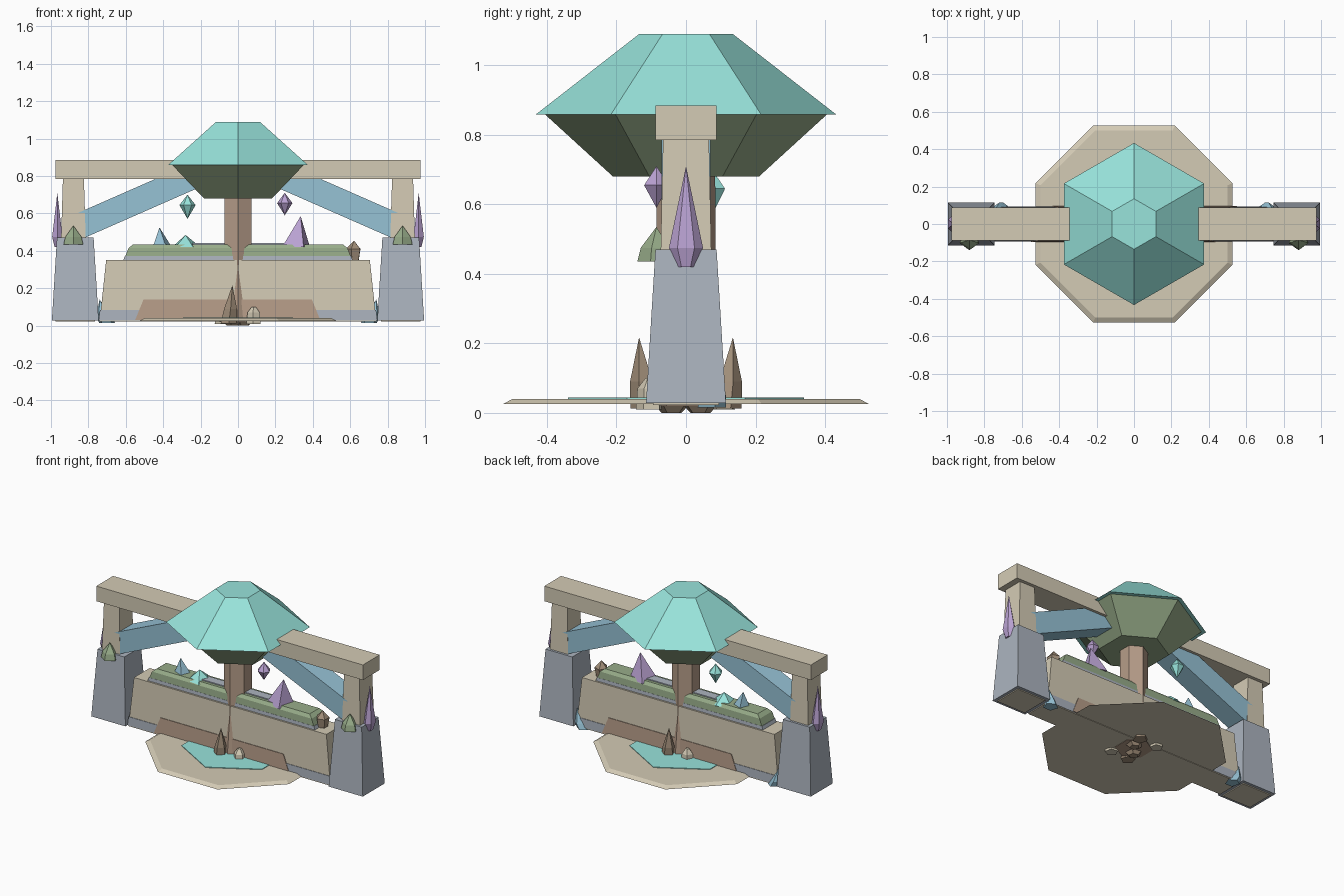
import bpy, bmesh, math
from mathutils import Matrix

if "Cube" in bpy.data.objects:
    bpy.data.objects.remove(bpy.data.objects["Cube"])


def material(name, rgb):
    lin = [(c / 255 / 12.92 if c < 11 else ((c / 255 + 0.055) / 1.055) ** 2.4) for c in rgb]
    m = bpy.data.materials.new(name)
    m.use_nodes = True
    m.diffuse_color = (*lin, 1)
    bsdf = next(n for n in m.node_tree.nodes if n.type == 'BSDF_PRINCIPLED')
    bsdf.inputs["Base Color"].default_value = (*lin, 1)
    bsdf.inputs["Roughness"].default_value = 0.9
    return m


sand = material("sandstone", (212, 203, 181))
teal = material("teal", (152, 227, 219))
green = material("moss_green", (152, 173, 138))
blue = material("pale_blue", (150, 194, 213))
grey = material("slate_grey", (172, 180, 191))
purple = material("purple", (186, 162, 210))
brown = material("bark_brown", (182, 157, 137))
rock = material("rock_brown", (162, 143, 122))


def loft(name, mat, at, rings, sides=4, turn=0.0, lean=(0, 0)):
    """Stack of (z, rx, ry) rings; four sides give a box, zero radius a tip."""
    bm = bmesh.new()
    layers = []
    for i, (z, rx, ry) in enumerate(rings):
        k = i / (len(rings) - 1)
        cx, cy = at[0] + lean[0] * k, at[1] + lean[1] * k
        if rx == 0:
            layers.append([bm.verts.new((cx, cy, z))] * sides)
            continue
        ring = []
        for s in range(sides):
            a = turn + 2 * math.pi * s / sides
            ring.append(bm.verts.new((cx + rx * math.cos(a), cy + ry * math.sin(a), z)))
        layers.append(ring)
    for lo, hi in zip(layers, layers[1:]):
        for s in range(sides):
            t = (s + 1) % sides
            quad = list(dict.fromkeys((lo[s], lo[t], hi[t], hi[s])))
            bm.faces.new(quad)
    for ring in (layers[0], layers[-1]):
        if len(set(ring)) > 2:
            bm.faces.new(ring)
    bmesh.ops.recalc_face_normals(bm, faces=bm.faces)
    mesh = bpy.data.meshes.new(name)
    bm.to_mesh(mesh)
    bm.free()
    ob = bpy.data.objects.new(name, mesh)
    mesh.materials.append(mat)
    bpy.context.collection.objects.link(ob)
    return ob


def block(name, mat, at, *rings):
    """Tapered box from (z, half width, half depth) rings."""
    r = math.sqrt(2)
    return loft(name, mat, at, [(z, x * r, y * r) for z, x, y in rings], 4, math.pi / 4)


def crystal(name, mat, x, y, rings, sides=4, turn=0.0, lean=(0, 0)):
    return loft(name, mat, (x, y), [(z, r, r) for z, r in rings], sides, turn, lean)


HEX = math.pi / 2

# Round terrace and pool
EDGE = 1 / math.cos(math.pi / 8)
crystal("terrace", sand, 0, 0, [(0.025, 0.527 * EDGE), (0.040, 0.50 * EDGE)], 8, math.pi / 8)
crystal("pool", teal, 0, 0, [(0.040, 0.34), (0.044, 0.34)], 6, HEX)

# Tree
crystal("trunk", brown, 0, 0, [(0.02, 0.113), (0.3, 0.085), (0.72, 0.084)], 6, HEX)
crystal("canopy_underside", green, 0, 0, [(0.68, 0.21), (0.86, 0.407)], 6, HEX)
crystal("canopy_top", teal, 0, 0, [(0.858, 0.433), (1.09, 0.135)], 6, HEX)

# Wall with footing, earth banks and planted top
block("wall", sand, (0, 0), (0.022, 0.74, 0.09), (0.35, 0.705, 0.082))
block("wall_footing", grey, (0, 0), (0.028, 0.745, 0.0925), (0.085, 0.738, 0.0915))
for side, label in ((-1, "front"), (1, "back")):
    block("earth_bank_" + label, brown, (side * 0.055, side * 0.05),
          (0.03, 0.495, 0.046), (0.14, 0.45, 0.041))
block("planter", grey, (0, 0), (0.345, 0.615, 0.071), (0.372, 0.605, 0.069))
block("hedge", green, (0, 0), (0.37, 0.603, 0.068), (0.415, 0.585, 0.065), (0.435, 0.56, 0.05))
block("hedge_slab", grey, (0, 0), (0.43, 0.33, 0.032), (0.441, 0.31, 0.03))

# Towers, posts and braces on both ends
for s, label in ((1, "left"), (-1, "right")):
    block("tower_" + label, grey, (s * 0.87, 0), (0.028, 0.125, 0.115), (0.47, 0.098, 0.088))
    block("tower_floor_" + label, sand, (s * 0.87, 0), (0.022, 0.105, 0.095), (0.03, 0.105, 0.095))
    block("post_" + label, sand, (s * 0.88, 0), (0.46, 0.066, 0.073), (0.79, 0.056, 0.066))
    brace = block("brace_" + label, blue, (0, 0), (-0.36, 0.068, 0.07), (0.36, 0.068, 0.07))
    brace.matrix_world = (Matrix.Translation((s * 0.515, 0, 0.678))
                          @ Matrix.Rotation(-s * math.radians(66.3), 4, 'Y'))
    crystal("tower_side_crystal_" + label, purple, 0, 0,
            [(0.42, 0.026), (0.475, 0.049), (0.71, 0)], 6, HEX)
    side_crystal = bpy.data.objects["tower_side_crystal_" + label]
    side_crystal.scale.x = 0.65
    side_crystal.location.x = s * 0.966
    crystal("tower_front_crystal_" + label, green, s * 0.88, -0.085,
            [(0.435, 0.055), (0.475, 0.045), (0.535, 0)], 5, -HEX)
    crystal("tower_foot_crystal_" + label, blue, s * 0.70, 0.07,
            [(0.015, 0.045), (0.05, 0.04), (0.14, 0)], 5, 0.3, (s * 0.04, 0.01))

# Top beam
block("top_beam", sand, (0, 0), (0.785, 0.977, 0.088), (0.885, 0.977, 0.088))

# Hanging crystals
crystal("hanging_crystal_teal", teal, -0.27, 0.075, [(0.57, 0), (0.645, 0.043), (0.70, 0)], 6)
crystal("hanging_crystal_purple", purple, 0.25, -0.085, [(0.59, 0), (0.655, 0.041), (0.71, 0)], 6)

# Crystals growing on the wall
crystal("wall_crystal_blue", blue, -0.405, 0, [(0.42, 0.055), (0.525, 0)], 4, 0.4, (-0.015, 0))
crystal("wall_crystal_teal", teal, -0.28, 0, [(0.42, 0.08), (0.485, 0)], 5, 0.2)
crystal("wall_crystal_purple", purple, 0.31, 0, [(0.42, 0.085), (0.585, 0)], 4, 0.5, (0.025, 0))
crystal("wall_crystal_rock", rock, 0.62, 0, [(0.345, 0.03), (0.41, 0.042), (0.455, 0)], 5, 0.6)

# Spikes and stones around the trunk foot
for s, label in ((-1, "front"), (1, "back")):
    crystal("root_spike_" + label, rock, s * 0.05, s * 0.115,
            [(0.012, 0.045), (0.09, 0.036), (0.217, 0)], 5, 0.3 * s, (s * -0.02, s * 0.02))
    crystal("root_stone_" + label, sand, s * -0.085, s * 0.105,
            [(0.01, 0.04), (0.07, 0.035), (0.10, 0.012)], 5, 0.8)
    crystal("under_stone_" + label, rock, s * 0.03, s * 0.04,
            [(0.0, 0.03), (0.03, 0.06)], 5, s * 0.5)
